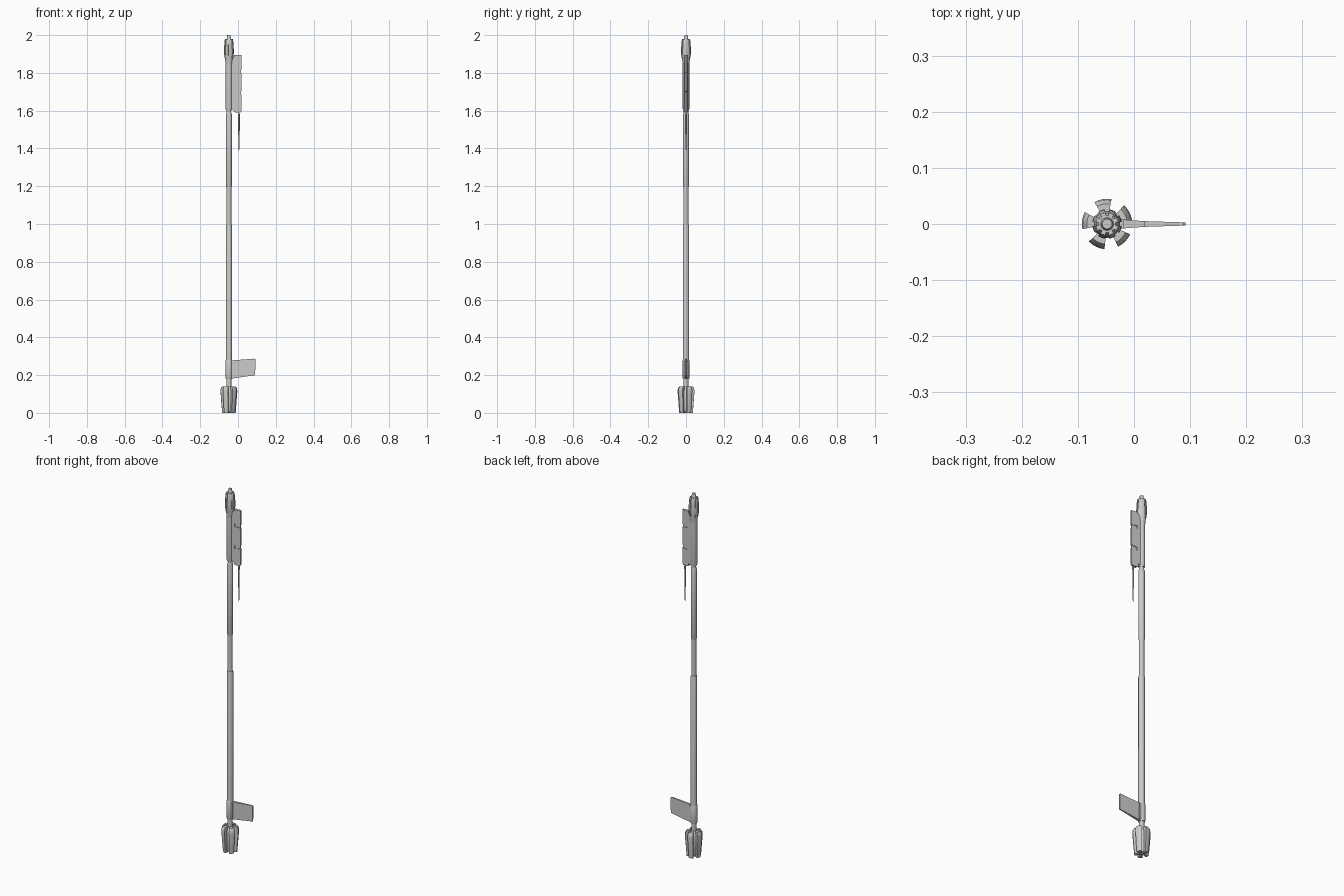
import bpy, bmesh, math

if "Cube" in bpy.data.objects:
    bpy.data.objects.remove(bpy.data.objects["Cube"])

AX = -0.048  # x of the pole axis


def finish(name, bm, smooth=True):
    bmesh.ops.recalc_face_normals(bm, faces=bm.faces)
    me = bpy.data.meshes.new(name)
    bm.to_mesh(me)
    bm.free()
    ob = bpy.data.objects.new(name, me)
    bpy.context.collection.objects.link(ob)
    if smooth:
        bpy.ops.object.select_all(action='DESELECT')
        ob.select_set(True)
        bpy.context.view_layer.objects.active = ob
        bpy.ops.object.shade_smooth_by_angle(angle=math.radians(35))
    return ob


def skin(bm, rings):
    """Bridge equal closed rings of points and cap both ends."""
    vs = [[bm.verts.new(p) for p in r] for r in rings]
    n = len(vs[0])
    for a, b in zip(vs, vs[1:]):
        for i in range(n):
            j = (i + 1) % n
            bm.faces.new((a[i], a[j], b[j], b[i]))
    bm.faces.new(vs[0])
    bm.faces.new(vs[-1])


def lathe(name, profile, cx=AX, n=16):
    bm = bmesh.new()
    skin(bm, [[(cx + r * math.cos(2 * math.pi * i / n),
                r * math.sin(2 * math.pi * i / n), z) for i in range(n)]
              for r, z in profile])
    return finish(name, bm)


def radial_ribs(name, count, start, half, sections, steps=4):
    """Ring of sector shaped ribs; sections are (inner r, outer r, z)."""
    bm = bmesh.new()
    for k in range(count):
        mid = math.radians(start + 360 * k / count)
        angs = [mid + math.radians(half) * (2 * i / steps - 1)
                for i in range(steps + 1)]
        skin(bm, [[(AX + ro * math.cos(a), ro * math.sin(a), z) for a in angs] +
                  [(AX + ri * math.cos(a), ri * math.sin(a), z) for a in reversed(angs)]
                  for ri, ro, z in sections])
    return finish(name, bm)


def plate(name, outline, thick):
    """Upright plate from an xz outline, half thickness a function of x."""
    bm = bmesh.new()
    skin(bm, [[(x, s * thick(x), z) for x, z in outline] for s in (-1, 1)])
    return finish(name, bm, False)


# foot: core with five broad fins
lathe("foot_core", [(0.018, 0.004), (0.023, 0.012), (0.025, 0.11),
                    (0.02, 0.13), (0.013, 0.14)])
radial_ribs("foot_fins", 5, 28, 20,
            [(0.014, 0.036, 0), (0.014, 0.0385, 0.03), (0.014, 0.045, 0.115),
             (0.014, 0.043, 0.13), (0.014, 0.036, 0.141)])

# pole, stepped along its length
lathe("lower_neck", [(0.013, 0.12), (0.013, 0.185)])
lathe("lower_collar", [(0.016, 0.18), (0.018, 0.185), (0.018, 0.277), (0.016, 0.282)])
lathe("lower_shaft", [(0.0165, 0.278), (0.0165, 0.988), (0.0145, 0.995)])
lathe("middle_shaft", [(0.013, 0.98), (0.013, 1.21)])
lathe("upper_shaft", [(0.0135, 1.195), (0.0155, 1.2), (0.0155, 1.58), (0.012, 1.592)])
lathe("upper_neck", [(0.012, 1.58), (0.012, 1.615)])
lathe("upper_sleeve", [(0.0155, 1.602), (0.0175, 1.61), (0.0175, 1.85)])

# head with ribs and nozzle
lathe("head", [(0.0175, 1.845), (0.022, 1.885), (0.0235, 1.91), (0.021, 1.945),
               (0.019, 1.972), (0.015, 1.979)])
radial_ribs("head_ribs", 8, 22.5, 14,
            [(0.015, 0.022, 1.875), (0.015, 0.0265, 1.905), (0.015, 0.0255, 1.94),
             (0.013, 0.0225, 1.974), (0.012, 0.020, 1.979)], 2)
lathe("head_tip", [(0.0115, 1.97), (0.0115, 1.988), (0.009, 1.992), (0.009, 2.0)])

# lower wing on its root block
wing = lambda x: 0.007 - 0.0042 * (x + 0.04) / 0.13
plate("lower_wing", [(-0.045, 0.182), (-0.03, 0.182), (0.091, 0.2),
                     (0.092, 0.284), (0.088, 0.287), (-0.03, 0.278), (-0.045, 0.277)], wing)
plate("lower_wing_root", [(-0.045, 0.184), (-0.026, 0.188), (-0.026, 0.272),
                          (-0.045, 0.276)], lambda x: 0.011)

# upper panel: thin core, three thicker cladding plates, grooves between them
panel = lambda x: 0.0095 - 0.0045 * (x + 0.035) / 0.055
plate("upper_panel_core", [(-0.045, 1.62), (-0.025, 1.60), (-0.018, 1.592),
                           (0.012, 1.592), (0.017, 1.602), (0.017, 1.893),
                           (-0.045, 1.88)], lambda x: panel(x) * 0.5)
plate("upper_panel_root", [(-0.045, 1.612), (-0.015, 1.605), (-0.015, 1.888),
                           (-0.03, 1.88), (-0.045, 1.86)], panel)
for label, outline in {
    "bottom": [(-0.02, 1.594), (-0.015, 1.59), (0.013, 1.59), (0.019, 1.60),
               (0.019, 1.686), (-0.02, 1.680)],
    "middle": [(-0.02, 1.697), (0.019, 1.703), (0.019, 1.799), (-0.02, 1.803)],
    "top": [(-0.02, 1.820), (0.019, 1.815), (0.019, 1.895), (-0.02, 1.895)],
}.items():
    plate("upper_panel_" + label, outline, lambda x: panel(x) * 0.97)

# pin hanging below the panel
lathe("panel_pin", [(0.005, 1.585), (0.0045, 1.56), (0.0042, 1.475), (0.0025, 1.465),
                    (0.0025, 1.4), (0.0012, 1.39)], 0.005, 10)
